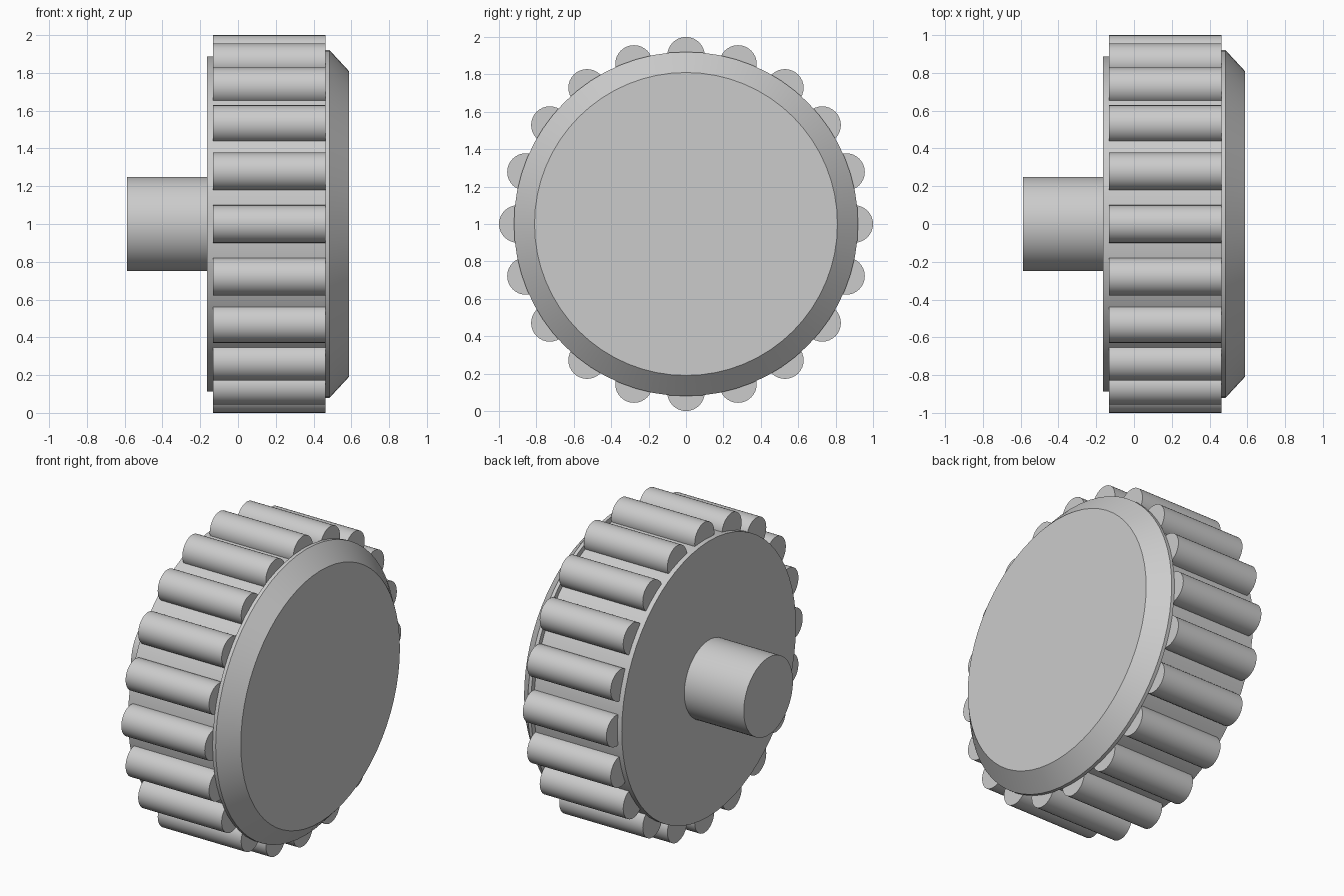
import bpy
import math
from mathutils import Matrix

cube = bpy.data.objects.get("Cube")
if cube:
    bpy.data.objects.remove(cube, do_unlink=True)

AXIS_Z = 1.0    # height of the wheel's axis
RIDGES = 20

grey = bpy.data.materials.new("plain_grey")
grey.use_nodes = True
colour = (0.6, 0.6, 0.6, 1)
grey.diffuse_color = colour
bsdf = next(n for n in grey.node_tree.nodes if n.type == 'BSDF_PRINCIPLED')
bsdf.inputs["Base Color"].default_value = colour


def turned_part(name, profile, sides, y=0.0, z=AXIS_Z):
    """Closed solid turned around the x axis from (x, radius) points."""
    verts, faces = [], []
    for x, r in profile:
        for i in range(sides):
            a = math.tau * i / sides
            verts.append((x, r * math.cos(a), r * math.sin(a)))
    for k in range(len(profile) - 1):
        for i in range(sides):
            j = (i + 1) % sides
            lo, hi = k * sides, (k + 1) * sides
            faces.append((lo + i, hi + i, hi + j, lo + j))
    faces.append(tuple(range(sides)))
    faces.append(tuple(reversed(range(len(verts) - sides, len(verts)))))
    mesh = bpy.data.meshes.new(name)
    mesh.from_pydata(verts, [], faces)
    mesh.flip_normals()
    mesh.transform(Matrix.Translation((0, y, z)))
    mesh.materials.append(grey)
    obj = bpy.data.objects.new(name, mesh)
    bpy.context.collection.objects.link(obj)
    bpy.ops.object.select_all(action='DESELECT')
    obj.select_set(True)
    bpy.context.view_layer.objects.active = obj
    bpy.ops.object.shade_smooth_by_angle(angle=math.radians(30))
    return obj


# Shaft, drum and chamfered cap along the axis
turned_part("shaft", [(-0.587, 0.25), (-0.15, 0.25)], 64)
turned_part("drum", [(-0.163, 0.887), (0.47, 0.887)], 64)
turned_part("cap", [(0.463, 0.92), (0.485, 0.92), (0.587, 0.81)], 64)

# Round grip ridges spaced evenly around the drum
for n in range(RIDGES):
    a = math.tau * n / RIDGES
    turned_part(f"grip_ridge_{n + 1}", [(-0.132, 0.1), (0.463, 0.1)], 32,
                0.9 * math.cos(a), AXIS_Z + 0.9 * math.sin(a))
